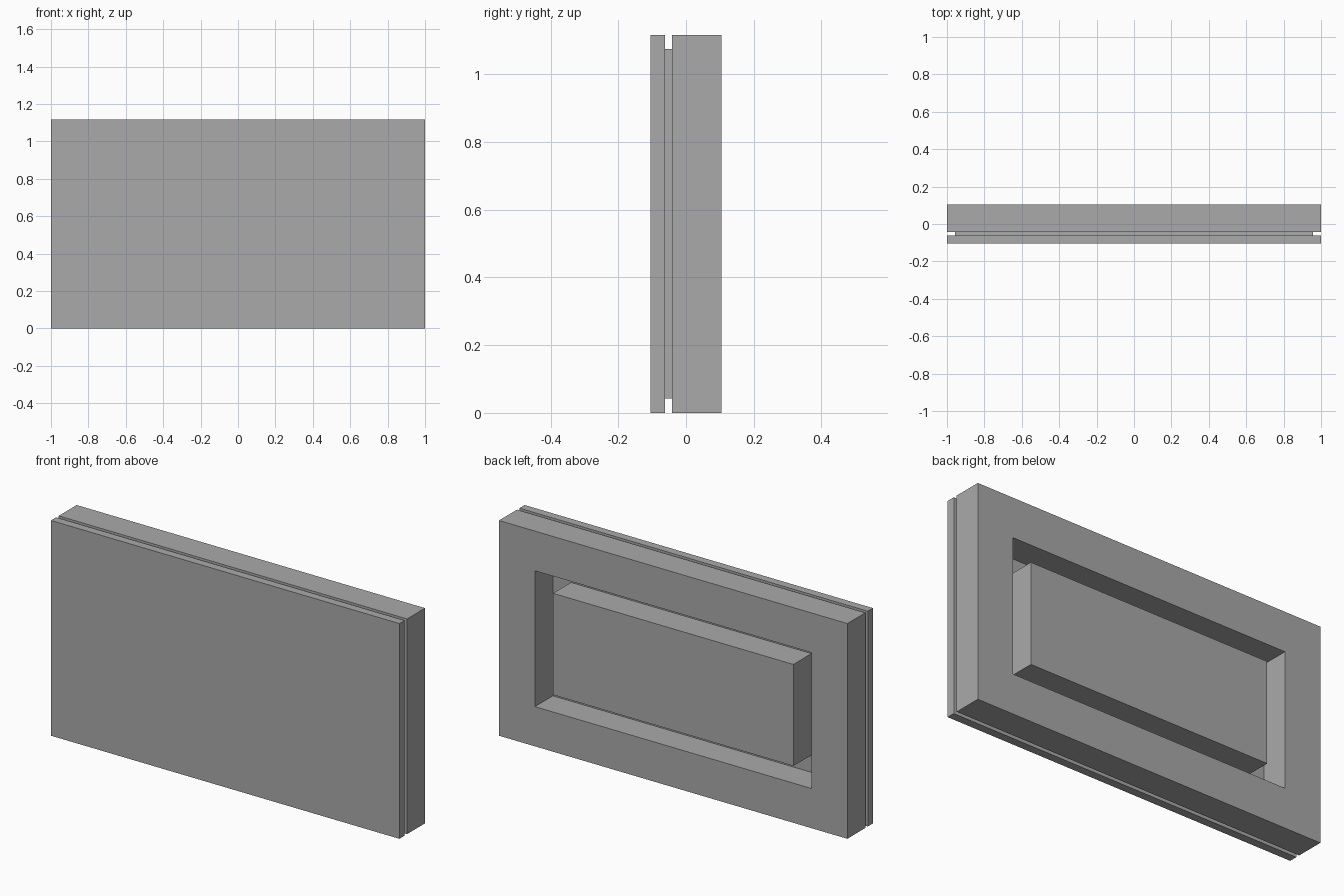
import bpy
import bmesh

default = bpy.data.objects.get("Cube")
if default:
    bpy.data.objects.remove(default, do_unlink=True)

HEIGHT = 1.117
MID = HEIGHT / 2
# depth layers, front to back
FRONT, GROOVE, REAR, BACK = -0.105, -0.0625, -0.042, 0.105

grey = bpy.data.materials.new("plain grey")
grey.use_nodes = True
colour = (0.4, 0.4, 0.4, 1)
grey.diffuse_color = colour
grey.node_tree.nodes["Principled BSDF"].inputs["Base Color"].default_value = colour


def rectangle(bm, inset_x, inset_z, y):
    """Four corners of an upright rectangle, inset from the outline."""
    w, h = 1 - inset_x, MID - inset_z
    corners = ((-w, -h), (w, -h), (w, h), (-w, h))
    return [bm.verts.new((x, y, MID + z)) for x, z in corners]


def bridge(bm, a, b):
    """Join two four-corner loops with a band of quads."""
    for i in range(4):
        j = (i + 1) % 4
        bm.faces.new((a[i], a[j], b[j], b[i]))


def finish(bm, name):
    bmesh.ops.recalc_face_normals(bm, faces=bm.faces)
    mesh = bpy.data.meshes.new(name)
    bm.to_mesh(mesh)
    bm.free()
    mesh.materials.append(grey)
    bpy.context.collection.objects.link(bpy.data.objects.new(name, mesh))


def slab(name, inset_x, inset_z, y0, y1):
    bm = bmesh.new()
    a, b = (rectangle(bm, inset_x, inset_z, y) for y in (y0, y1))
    bridge(bm, a, b)
    bm.faces.new(a)
    bm.faces.new(b)
    finish(bm, name)


def frame(name, border, y0, y1):
    bm = bmesh.new()
    loops = [rectangle(bm, i, i, y) for i, y in
             ((0, y0), (0, y1), (border, y1), (border, y0))]
    for i in range(4):
        bridge(bm, loops[i], loops[(i + 1) % 4])
    finish(bm, name)


# Front panel, recessed core behind it, rear frame and the block in its opening
slab("front_panel", 0, 0, FRONT, GROOVE)
slab("recessed_core", 0.042, 0.042, GROOVE, REAR)
frame("rear_frame", 0.206, REAR, BACK)
slab("rear_block", 0.31, 0.295, REAR, BACK)
